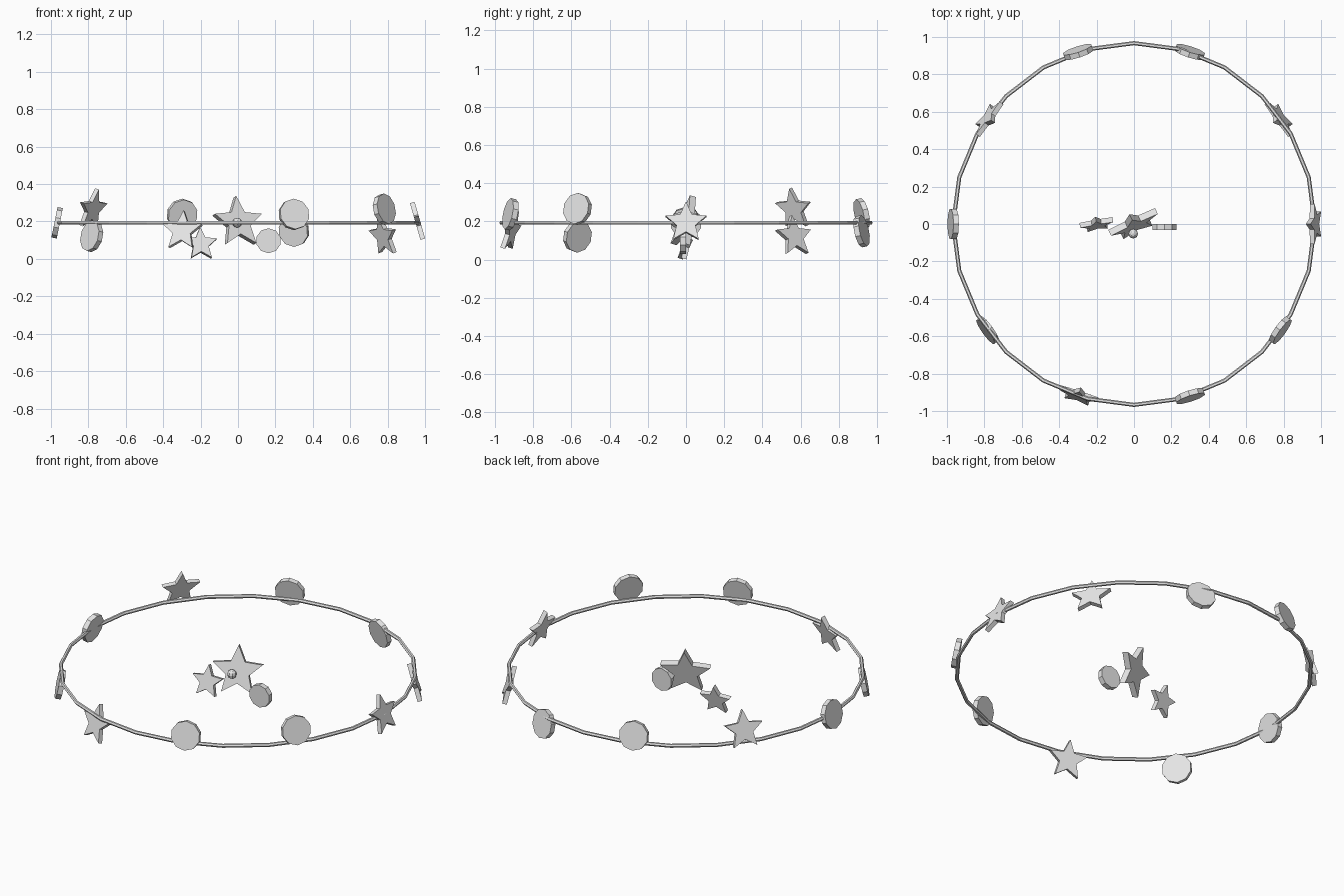
import bpy, bmesh, math
from mathutils import Matrix, Vector

if "Cube" in bpy.data.objects:
    bpy.data.objects.remove(bpy.data.objects["Cube"])

grey = bpy.data.materials.new("light_grey")
grey.diffuse_color = (0.8, 0.8, 0.8, 1)
grey.use_nodes = True
grey.node_tree.nodes["Principled BSDF"].inputs["Base Color"].default_value = grey.diffuse_color
MID = 0.193  # height of the hoop


def finish(name, bm):
    bmesh.ops.recalc_face_normals(bm, faces=bm.faces)
    mesh = bpy.data.meshes.new(name)
    bm.to_mesh(mesh)
    bm.free()
    mesh.materials.append(grey)
    bpy.context.collection.objects.link(bpy.data.objects.new(name, mesh))


def plate(name, radii, thick, loc, yaw=0.0, tilt=0.0):
    """Extruded upright outline facing -y, leaned back, then turned about z."""
    bm = bmesh.new()
    n = len(radii)
    pts = [(r * math.sin(2 * math.pi * i / n), -thick / 2, r * math.cos(2 * math.pi * i / n))
           for i, r in enumerate(radii)]
    face = bm.faces.new([bm.verts.new(p) for p in pts])
    new = bmesh.ops.extrude_face_region(bm, geom=[face])["geom"]
    bmesh.ops.translate(bm, vec=(0, thick, 0),
                        verts=[v for v in new if isinstance(v, bmesh.types.BMVert)])
    bm.transform(Matrix.Translation(loc) @ Matrix.Rotation(yaw, 4, 'Z')
                 @ Matrix.Rotation(-tilt, 4, 'X'))
    finish(name, bm)


def star(name, r, thick, loc, yaw=0.0, tilt=0.28):
    plate(name, [r, r * 0.46] * 5, thick, loc, yaw, tilt)


def disc(name, r, thick, loc, yaw=0.0, tilt=0.2):
    plate(name, [r] * 10, thick, loc, yaw, tilt)


# Thin hoop
bm = bmesh.new()
SEG, SIDES, R, TUBE = 24, 6, 0.967, 0.011
rings = []
for i in range(SEG):
    a = 2 * math.pi * i / SEG
    ring = []
    for j in range(SIDES):
        b = 2 * math.pi * j / SIDES
        d = R + TUBE * math.cos(b)
        ring.append(bm.verts.new((d * math.cos(a), d * math.sin(a), MID + TUBE * math.sin(b))))
    rings.append(ring)
for i in range(SEG):
    p, q = rings[i], rings[(i + 1) % SEG]
    for j in range(SIDES):
        k = (j + 1) % SIDES
        bm.faces.new((p[j], q[j], q[k], p[k]))
finish("hoop", bm)

# Ornaments on the hoop, riding a gentle wave in height
for i in range(10):
    a = math.radians(36 * i)
    z = MID - 0.076 * math.sin(2 * a)
    yaw = a + math.pi / 2
    if i in (0, 1, 4, 7):
        star(f"hoop_star_{i}", 0.113, 0.026,
             Vector((0.963 * math.cos(a), 0.963 * math.sin(a), z)), yaw)
    else:
        disc(f"hoop_disc_{i}", 0.083, 0.029,
             Vector((0.967 * math.cos(a), 0.967 * math.sin(a), z)), yaw)

# Centre cluster
star("centre_star", 0.145, 0.036, (0, 0, MID), math.radians(25))
star("small_star", 0.094, 0.028, (-0.2, 0, 0.078), math.radians(10))
disc("small_disc", 0.067, 0.032, (0.163, -0.016, 0.097), 0, 0)

# Small bead in front of the centre star
bm = bmesh.new()
bmesh.ops.create_uvsphere(bm, u_segments=8, v_segments=6, radius=0.026,
                          matrix=Matrix.Translation((-0.004, -0.052, MID)))
finish("bead", bm)
